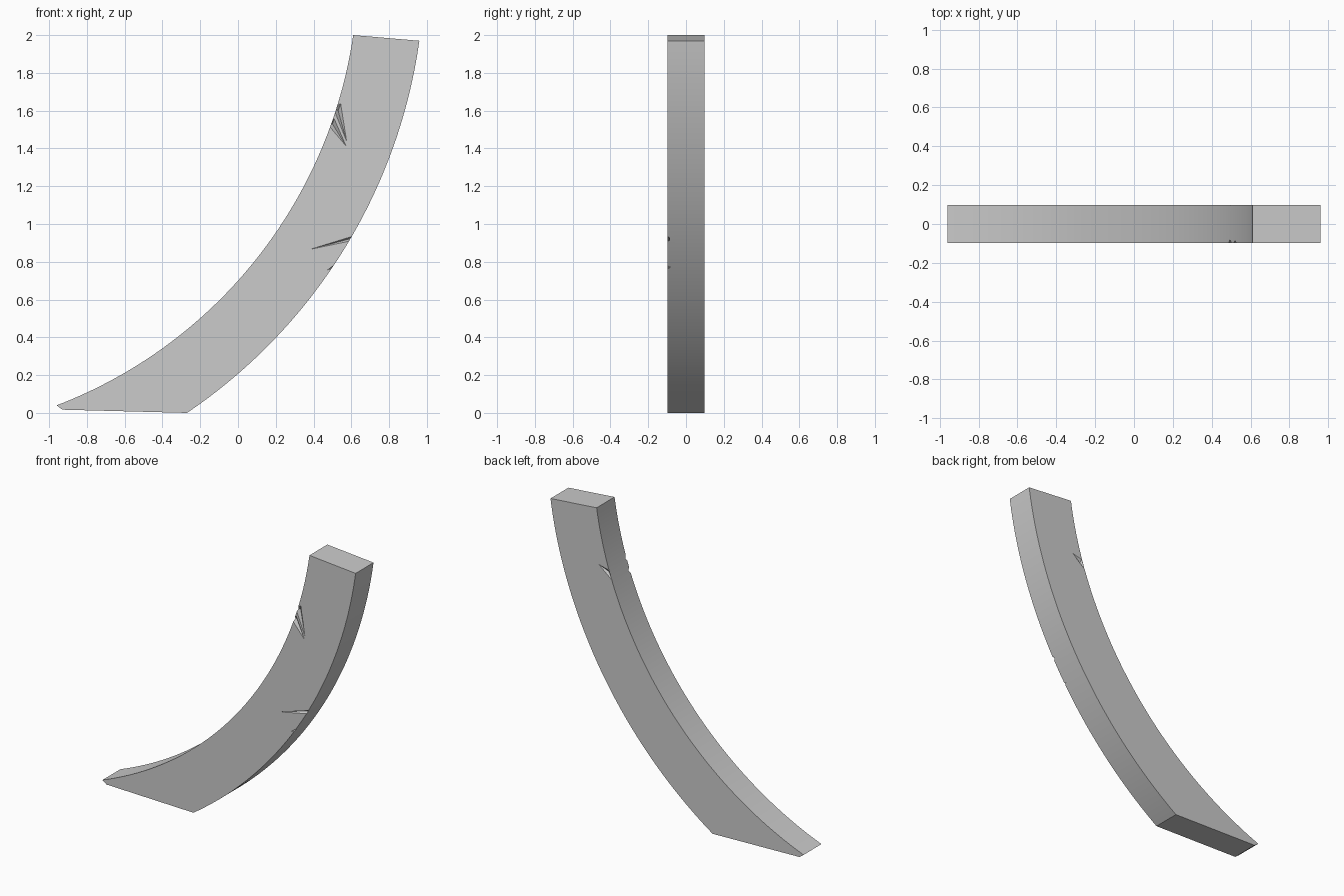
import bpy, bmesh, math
from mathutils import Vector

if "Cube" in bpy.data.objects:
    bpy.data.objects.remove(bpy.data.objects["Cube"])

HALF = 0.097  # half thickness in y


def arc(p, q, r, n):
    """Points on the circle from p through q to r."""
    a, b, c = Vector(p), Vector(q), Vector(r)
    u, v = b - a, c - a
    d = 2 * (u.x * v.y - u.y * v.x)
    centre = a + Vector((v.y * u.length_squared - u.y * v.length_squared,
                         u.x * v.length_squared - v.x * u.length_squared)) / d
    s, e = a - centre, c - centre
    t0, t1 = math.atan2(s.y, s.x), math.atan2(e.y, e.x)
    return [centre + s.length * Vector((math.cos(t), math.sin(t)))
            for t in (t0 + (t1 - t0) * i / n for i in range(n + 1))]


def new_object(name, bm):
    bmesh.ops.recalc_face_normals(bm, faces=bm.faces)
    mesh = bpy.data.meshes.new(name)
    bm.to_mesh(mesh)
    bm.free()
    obj = bpy.data.objects.new(name, mesh)
    bpy.context.collection.objects.link(obj)
    return obj


# Curved beam: inner and outer arcs joined by the top end and the slanted foot
inner = arc((-0.96, 0.04), (0.0, 0.70), (0.61, 2.0), 64)
outer = arc((0.96, 1.97), (0.60, 0.93), (-0.27, 0.0), 64)
profile = inner + outer + [Vector((-0.93, 0.017))]
bm = bmesh.new()
face = bm.faces.new([bm.verts.new((p.x, -HALF, p.y)) for p in profile])
side = bmesh.ops.extrude_face_region(bm, geom=[face])
bmesh.ops.translate(bm, vec=(0, 2 * HALF, 0),
                    verts=[g for g in side["geom"] if isinstance(g, bmesh.types.BMVert)])
beam = new_object("curved_beam", bm)


# Shallow splinter nicks: wedges whose deep corner lies inside the beam face
def nick(name, outline, deep, front):
    y = -1 if front else 1
    bm = bmesh.new()
    rim = [bm.verts.new((x, y * (HALF + 0.002), z)) for x, z in outline]
    tip = bm.verts.new((deep[0], y * (HALF - 0.02), deep[1]))
    bm.faces.new(rim)
    for i in range(3):
        bm.faces.new((rim[i], rim[(i + 1) % 3], tip))
    cutter = new_object(name, bm)
    cutter.hide_render = True
    cutter.hide_viewport = True
    cutter.display_type = 'WIRE'
    mod = beam.modifiers.new(name, 'BOOLEAN')
    mod.operation = 'DIFFERENCE'
    mod.solver = 'EXACT'
    mod.object = cutter


nicks = [
    ("inner_nick", [(0.47, 1.53), (0.51, 1.56), (0.58, 1.40)], (0.50, 1.53), True),
    ("upper_nick", [(0.50, 1.62), (0.545, 1.64), (0.58, 1.42)], (0.53, 1.60), True),
    ("outer_crack", [(0.36, 0.86), (0.62, 0.94), (0.60, 0.91)], (0.58, 0.918), True),
    ("small_crack", [(0.47, 0.755), (0.52, 0.79), (0.51, 0.765)], (0.50, 0.772), True),
    ("back_nick", [(0.49, 1.53), (0.52, 1.60), (0.60, 1.62)], (0.525, 1.575), False),
]
for n in nicks:
    nick(*n)

# Smooth the curved sides, keep the corners sharp
bpy.ops.object.select_all(action='DESELECT')
beam.select_set(True)
bpy.context.view_layer.objects.active = beam
bpy.ops.object.shade_smooth_by_angle(angle=math.radians(20))
